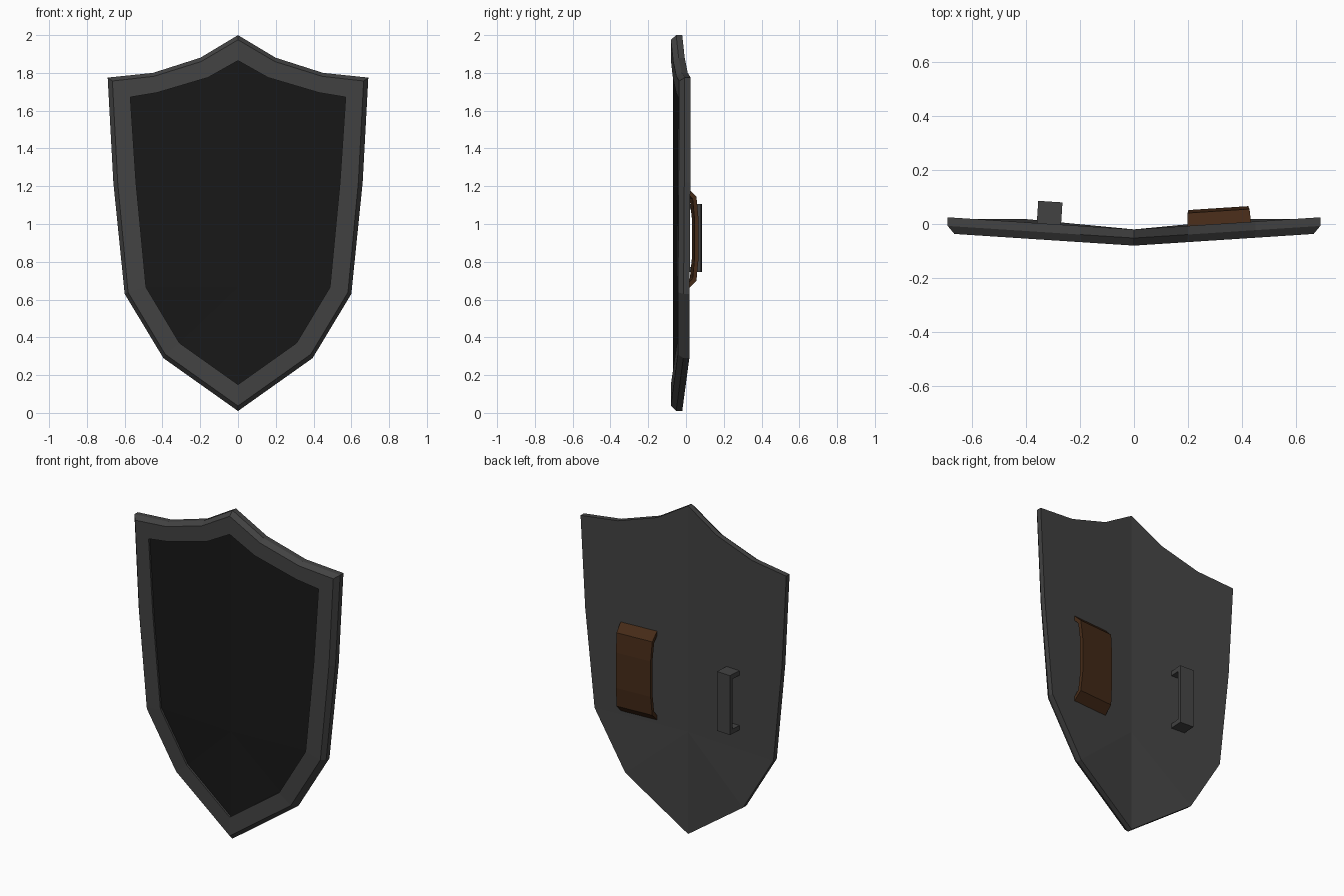
import bpy
import bmesh
import math
from mathutils import Matrix

if "Cube" in bpy.data.objects:
    bpy.data.objects.remove(bpy.data.objects["Cube"])

# Half outlines (x, z) from top centre round to the bottom tip
OUTER = [(0, 2.0), (0.2, 1.88), (0.45, 1.80), (0.69, 1.775),
         (0.66, 1.22), (0.6, 0.63), (0.395, 0.29), (0, 0.01)]
FRONT = [(0, 1.975), (0.195, 1.86), (0.445, 1.782), (0.665, 1.757),
         (0.637, 1.22), (0.582, 0.638), (0.385, 0.31), (0, 0.037)]
INNER = [(0, 1.865), (0.16, 1.775), (0.43, 1.695), (0.57, 1.672),
         (0.54, 1.22), (0.487, 0.665), (0.31, 0.37), (0, 0.15)]


def material(name, rgb):
    m = bpy.data.materials.new(name)
    m.diffuse_color = (*rgb, 1)
    m.use_nodes = True
    m.node_tree.nodes["Principled BSDF"].inputs["Base Color"].default_value = m.diffuse_color
    return m


STEEL = material("dark_steel", (0.055, 0.055, 0.055))
BLACK = material("black_panel", (0.009, 0.009, 0.009))
LEATHER = material("brown_leather", (0.06, 0.024, 0.009))


def finish(bm, name, mat):
    bmesh.ops.recalc_face_normals(bm, faces=bm.faces)
    me = bpy.data.meshes.new(name)
    bm.to_mesh(me)
    bm.free()
    ob = bpy.data.objects.new(name, me)
    bpy.context.collection.objects.link(ob)
    me.materials.append(mat)
    return ob


def loop(bm, half, y0):
    """Half outline swept back in a shallow V; the low corner bulges back."""
    return [bm.verts.new((x, y0 + 0.065 * x + (0.012 if i == 6 else 0), z))
            for i, (x, z) in enumerate(half)]


def bridge(bm, a, b):
    for i in range(len(a) - 1):
        bm.faces.new((a[i], a[i + 1], b[i + 1], b[i]))


def fill(bm, v):
    """Close a half outline against the centre ridge in three zones."""
    r1 = bm.verts.new((0, v[0].co.y, v[4].co.z))
    r2 = bm.verts.new((0, v[0].co.y, v[5].co.z))
    bm.faces.new((v[0], v[1], v[2], v[3], v[4], r1))
    bm.faces.new((r1, v[4], v[5], r2))
    bm.faces.new((r2, v[5], v[6]))
    bm.faces.new((r2, v[6], v[7]))


def mirror(ob):
    m = ob.modifiers.new("Mirror", 'MIRROR')
    m.use_clip = True


# Shield body: back, side wall, bevel, rim face and inner step
bm = bmesh.new()
back = loop(bm, OUTER, -0.02)
side = loop(bm, OUTER, -0.052)
front = loop(bm, FRONT, -0.08)
inner = loop(bm, INNER, -0.08)
step = loop(bm, INNER, -0.068)
fill(bm, back)
for a, b in ((back, side), (side, front), (front, inner), (inner, step)):
    bridge(bm, a, b)
mirror(finish(bm, "shield_body", STEEL))

# Recessed front panel
bm = bmesh.new()
fill(bm, loop(bm, INNER, -0.068))
mirror(finish(bm, "front_panel", BLACK))


def strip(name, outer, inner, widths, cx, tilt, mat):
    """Bent bar: (y, z) profiles given a width in x, tilted to the shield back."""
    bm = bmesh.new()
    rows = []
    for (yo, zo), (yi, zi), w in zip(outer, inner, widths):
        rows.append([bm.verts.new(p) for p in
                     ((-w / 2, yo, zo), (w / 2, yo, zo),
                      (w / 2, yi, zi), (-w / 2, yi, zi))])
    for a, b in zip(rows, rows[1:]):
        for i in range(4):
            j = (i + 1) % 4
            bm.faces.new((a[i], a[j], b[j], b[i]))
    bm.faces.new(rows[0])
    bm.faces.new(rows[-1])
    bm.transform(Matrix.Translation((cx, 0, 0)) @ Matrix.Rotation(tilt, 4, 'Z'))
    return finish(bm, name, mat)


# Leather arm strap
strip("arm_strap",
      [(-0.006, 1.198), (0.048, 1.145), (0.059, 1.03), (0.059, 0.815), (0.048, 0.70), (-0.006, 0.647)],
      [(-0.006, 1.172), (0.028, 1.132), (0.038, 1.03), (0.038, 0.815), (0.028, 0.713), (-0.006, 0.673)],
      [0.235, 0.23, 0.222, 0.222, 0.23, 0.235], 0.316, math.radians(3.7), LEATHER)

# Steel hand grip
strip("hand_grip",
      [(-0.006, 1.105), (0.083, 1.105), (0.083, 0.745), (-0.006, 0.745)],
      [(-0.006, 1.077), (0.06, 1.077), (0.06, 0.773), (-0.006, 0.773)],
      [0.09] * 4, -0.315, math.radians(-3.7), STEEL)
